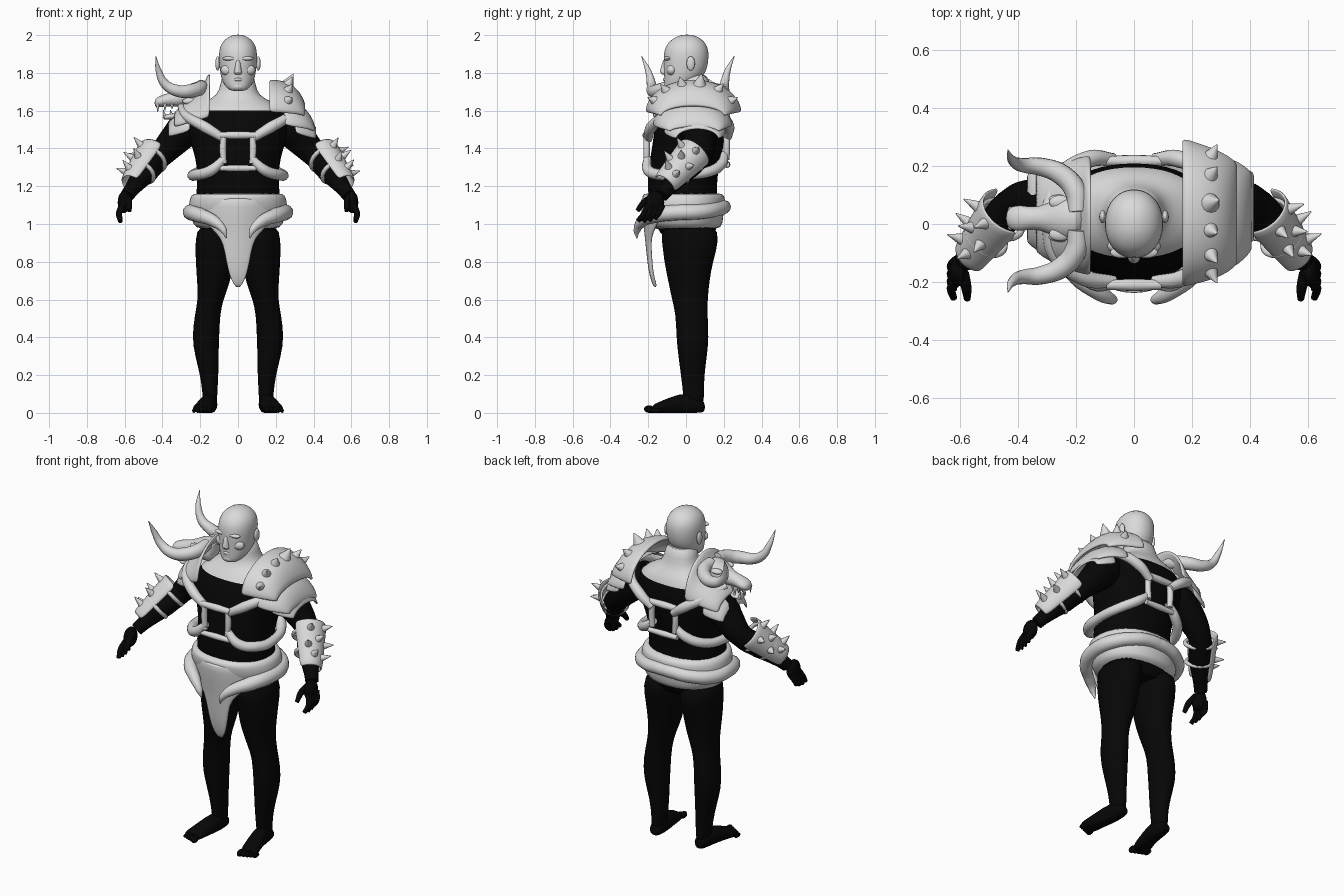
import bpy, bmesh
from math import sin, cos, pi, radians
from mathutils import Vector

cube = bpy.data.objects.get("Cube")
if cube:
    bpy.data.objects.remove(cube)


def material(name, v):
    m = bpy.data.materials.new(name)
    m.use_nodes = True
    m.diffuse_color = (v, v, v, 1)
    m.node_tree.nodes["Principled BSDF"].inputs["Base Color"].default_value = (v, v, v, 1)
    return m


GREY = material("light grey", 0.7)
BLACK = material("suit black", 0.002)


def finish(ob, mat, angle=50):
    ob.data.materials.append(mat)
    bpy.ops.object.select_all(action='DESELECT')
    ob.select_set(True)
    bpy.context.view_layer.objects.active = ob
    bpy.ops.object.shade_smooth_by_angle(angle=radians(angle))
    return ob


def grid(name, rows, mat, closed=False, thick=0):
    """Skin rows of points; closed rows are capped, open ones thickened."""
    bm = bmesh.new()
    vs = [[bm.verts.new(p) for p in r] for r in rows]
    n = len(rows[0])
    for a, b in zip(vs, vs[1:]):
        for i in range(n if closed else n - 1):
            j = (i + 1) % n
            bm.faces.new((a[i], a[j], b[j], b[i]))
    if closed:
        bm.faces.new(vs[0])
        bm.faces.new(vs[-1])
    bmesh.ops.recalc_face_normals(bm, faces=bm.faces)
    me = bpy.data.meshes.new(name)
    bm.to_mesh(me)
    bm.free()
    ob = bpy.data.objects.new(name, me)
    bpy.context.collection.objects.link(ob)
    finish(ob, mat)
    if thick:
        m = ob.modifiers.new("Thickness", 'SOLIDIFY')
        m.thickness, m.offset = thick, 0
    m = ob.modifiers.new("Smooth", 'SUBSURF')
    m.levels = m.render_levels = 1
    return ob


def loft(name, secs, mat, axis='z', p=1.0, floor=False):
    """Sections are (position on axis, centre a, centre b, radius a, radius b)."""
    def power(v):
        return abs(v) ** p * (1 if v > 0 else -1)
    rows = []
    for t, a, b, ra, rb in secs:
        row = []
        for k in range(24):
            u = a + ra * power(cos(k * pi / 12))
            v = b + rb * power(sin(k * pi / 12))
            if floor:
                v = max(v, 0)
            row.append({'z': (u, v, t), 'y': (u, t, v), 'x': (t, u, v)}[axis])
        rows.append(row)
    return grid(name, rows, mat, closed=True)


def tube(name, pts, mat, s=1, closed=False):
    """Smooth tapered tube through (x, y, z, radius) points."""
    cu = bpy.data.curves.new(name, 'CURVE')
    cu.dimensions = '3D'
    cu.bevel_depth, cu.bevel_resolution, cu.resolution_u = 1, 4, 6
    cu.use_fill_caps = True
    sp = cu.splines.new('BEZIER')
    sp.bezier_points.add(len(pts) - 1)
    sp.use_cyclic_u = closed
    for bp, (x, y, z, r) in zip(sp.bezier_points, pts):
        bp.co, bp.radius = (s * x, y, z), r
        bp.handle_left_type = bp.handle_right_type = 'AUTO'
    tmp = bpy.data.objects.new(name + "_path", cu)
    bpy.context.collection.objects.link(tmp)
    dg = bpy.context.evaluated_depsgraph_get()
    me = bpy.data.meshes.new_from_object(tmp.evaluated_get(dg))
    bpy.data.objects.remove(tmp)
    me.materials.clear()
    ob = bpy.data.objects.new(name, me)
    bpy.context.collection.objects.link(ob)
    return finish(ob, mat)


def ball(name, loc, scale, mat):
    bpy.ops.mesh.primitive_uv_sphere_add(segments=20, ring_count=12, radius=1, location=loc)
    ob = bpy.context.object
    ob.name, ob.scale = name, scale
    return finish(ob, mat)


def spike(name, loc, direction, r, h):
    d = Vector(direction).normalized()
    bpy.ops.mesh.primitive_cone_add(vertices=14, radius1=r, radius2=0.002, depth=h,
                                    location=Vector(loc) + d * h * 0.42,
                                    rotation=d.to_track_quat('Z', 'Y').to_euler())
    bpy.context.object.name = name
    finish(bpy.context.object, GREY)


def arch(name, stations, s, thick=0.016):
    """Shoulder plate: half hoops at (x, centre y, y radius, base z, height)."""
    grid(name, [[(s * x, cy + ry * cos(k * pi / 14), zb + h * sin(k * pi / 14))
                 for k in range(15)] for x, cy, ry, zb, h in stations], GREY, thick=thick)


# Torso, bare neck and head
torso = loft("torso", [(.9, 0, .02, .17, .13), (1, 0, 0, .22, .17), (1.15, 0, -.02, .225, .185),
                       (1.25, 0, -.02, .215, .185), (1.35, 0, 0, .225, .19),
                       (1.45, 0, .015, .26, .19), (1.53, 0, .025, .28, .19),
                       (1.605, 0, .04, .25, .158), (1.65, 0, .05, .175, .125),
                       (1.68, 0, .05, .11, .095), (1.74, 0, .045, .092, .08),
                       (1.8, 0, .04, .085, .075)], BLACK, p=.9)
torso.data.materials.append(GREY)
for f in torso.data.polygons:
    f.material_index = 1 if f.center.z > 1.61 else 0
loft("head", [(1.703, 0, -.07, .035, .035), (1.718, 0, -.06, .06, .055), (1.755, 0, -.025, .085, .09),
              (1.8, 0, -.005, .095, .112), (1.86, 0, 0, .102, .12), (1.92, 0, .002, .102, .12),
              (1.96, 0, .004, .087, .1), (1.988, 0, .005, .057, .067),
              (2.003, 0, .005, .02, .025)], GREY, p=.95)
loft("nose", [(1.79, 0, -.113, .02, .013), (1.803, 0, -.116, .023, .025),
              (1.83, 0, -.113, .014, .02), (1.875, 0, -.108, .013, .012)], GREY)
tube("lips", [(-.032, -.102, 1.763, .004), (0, -.114, 1.765, .009), (.032, -.102, 1.763, .004)], GREY)
ball("chin", (0, -.088, 1.728), (.038, .028, .024), GREY)
for s, side in ((1, "left"), (-1, "right")):
    ball(side + "_brow", (s * .042, -.098, 1.876), (.04, .02, .012), GREY)
    ball(side + "_cheek", (s * .052, -.076, 1.815), (.04, .027, .03), GREY)
    ball(side + "_ear", (s * .108, .025, 1.85), (.012, .022, .038), GREY)

for s, side in ((1, "left"), (-1, "right")):
    # Legs and feet
    loft(side + "_leg", [(z, s * x, y, rx, ry) for z, x, y, rx, ry in (
        (1, .11, .01, .1, .15), (.92, .12, .025, .108, .154), (.8, .125, .013, .1, .13),
        (.7, .127, .015, .09, .11), (.6, .145, .02, .067, .095), (.52, .162, .03, .067, .084),
        (.4, .172, .035, .073, .087), (.3, .165, .035, .062, .076), (.2, .152, .035, .049, .062),
        (.1, .148, .04, .038, .055), (.03, .15, .042, .04, .054))], BLACK)
    loft(side + "_foot", [(y, s * x, z, rx, rz) for y, x, z, rx, rz in (
        (.102, .15, .03, .025, .025), (.07, .15, .04, .042, .042), (0, .153, .05, .044, .06),
        (-.08, .168, .04, .048, .045), (-.15, .185, .025, .055, .03),
        (-.18, .192, .02, .05, .022))], BLACK, 'y', floor=True)
    for i in range(5):
        r = .02 - i * .002
        ball(f"{side}_toe_{i + 1}", (s * (.153 + i * .02), -.195 + i * .009, r), (r * .8, .027, r), BLACK)

    # Arms and hands
    tube(side + "_arm", [(.21, .045, 1.55, .085), (.27, .06, 1.51, .1), (.34, .075, 1.44, .084),
                         (.42, .06, 1.35, .064), (.485, -.015, 1.28, .066),
                         (.565, -.105, 1.18, .04), (.587, -.13, 1.15, .037)], BLACK, s)
    ball(side + "_palm", (s * .605, -.165, 1.115), (.032, .05, .058), BLACK)
    for i in range(4):
        y = -.2 + i * .025
        tube(f"{side}_finger_{i + 1}", [(.612, y, 1.1, .017), (.63, y - .022, 1.055, .016),
                                        (.622, y * 1.2 - .015, 1.012 + .004 * (i - 1) ** 2, .012)], BLACK, s)
    tube(side + "_thumb", [(.59, -.17, 1.14, .021), (.578, -.22, 1.115, .018), (.575, -.258, 1.07, .012)], BLACK, s)

    # Spiked forearm guard with two straps
    elbow, wrist = Vector((s * .435, .05, 1.38)), Vector((s * .56, -.115, 1.205))
    axis = (wrist - elbow).normalized()
    out = Vector((s * .75, .1, .65))
    out = (out - axis * out.dot(axis)).normalized()
    across = axis.cross(out)

    def guard(t, deg):
        a = radians(deg)
        n = across * cos(a) + out * sin(a)
        return elbow.lerp(wrist, t) + n * (.096 - .032 * t), n
    grid(side + "_forearm_guard", [[guard(t / 4, -5 + d * 19)[0] for d in range(11)] for t in range(5)],
         GREY, thick=.014)
    for t, deg in ((.2, 55), (.15, 110), (.42, 85), (.48, 130), (.55, 45), (.75, 70), (.78, 115)):
        spike(side + "_guard_spike", *guard(t, deg), .023, .062)
    for t in (.2, .6):
        c = elbow.lerp(wrist, t)
        bpy.ops.mesh.primitive_torus_add(major_radius=.088 - .027 * t, minor_radius=.012, location=c,
                                         major_segments=28, minor_segments=8,
                                         rotation=axis.to_track_quat('Z', 'Y').to_euler())
        bpy.context.object.name = side + "_guard_strap"
        finish(bpy.context.object, GREY)

    # Chest and back harness
    tube(side + "_upper_chest_strap", [(.3, 0, 1.62, .02), (.27, -.11, 1.57, .026),
                                       (.17, -.185, 1.51, .03), (.07, -.2, 1.45, .022)], GREY, s)
    tube(side + "_upper_back_strap", [(.3, .05, 1.62, .02), (.25, .17, 1.58, .026),
                                      (.15, .225, 1.52, .03), (.07, .222, 1.46, .022)], GREY, s)
    tube(side + "_lower_strap", [(.07, -.205, 1.35, .02), (.14, -.2, 1.285, .029), (.22, -.12, 1.26, .03),
                                 (.24, 0, 1.26, .026), (.2, .13, 1.28, .028),
                                 (.13, .19, 1.32, .028), (.07, .205, 1.37, .02)], GREY, s)
    # Tusk wrapped around each hip
    tube(side + "_belt_tusk", [(-.03, .2, 1.09, .036), (.05, .2, 1.09, .036), (.14, .175, 1.08, .037),
                               (.235, .08, 1.065, .04), (.245, -.06, 1.06, .042), (.2, -.165, 1.045, .04),
                               (.12, -.235, 1.01, .03), (.075, -.26, .965, .018), (.062, -.26, .925, .003)], GREY, s)

    # Ring uprights joining the upper and lower straps
    for part, y, dz in (("chest", -.208, 0), ("back", .215, .02)):
        tube(f"{side}_{part}_upright", [(.075, y, 1.47 + dz, .016), (.08, y, 1.4 + dz, .018),
                                        (.075, y, 1.32 + dz, .016)], GREY, s)

# Cross bars of the chest and back rings
for part, y, dz in (("chest", -.21, 0), ("back", .217, .02)):
    for z, r in ((1.47, .021), (1.295, .018)):
        tube(part + "_bar", [(-.095, y, z + dz, r * .8), (0, y, z + dz, r), (.095, y, z + dz, r * .8)], GREY)

# Belt and loincloth
loft("belt", [(.965, 0, 0, .215, .18), (1, 0, 0, .24, .195), (1.05, 0, -.005, .255, .205),
              (1.08, 0, -.01, .262, .215), (1.12, 0, -.012, .262, .222),
              (1.15, 0, -.015, .25, .22), (1.168, 0, -.017, .235, .205)], GREY, p=.95)
grid("loincloth", [[(w * k / 4, y + 2.4 * (w * k / 4) ** 2, z) for k in range(-4, 5)] for z, w, y in (
    (1.14, .21, -.235), (1.05, .2, -.225), (.98, .15, -.215), (.93, .09, -.208), (.85, .07, -.2),
    (.76, .055, -.19), (.7, .034, -.175), (.665, .008, -.16))], GREY, thick=.02)

# Spiked layered pauldron on the left shoulder
arch("left_pauldron_top", [(.165, .04, .25, 1.59, .165), (.2, .038, .24, 1.59, .165),
                           (.27, .035, .22, 1.585, .155), (.32, .035, .195, 1.58, .115),
                           (.355, .035, .165, 1.57, .05)], 1, .022)
arch("left_pauldron_middle", [(.24, .035, .21, 1.52, .13), (.33, .035, .19, 1.51, .12),
                              (.38, .04, .155, 1.5, .075), (.405, .045, .125, 1.49, .02)], 1)
arch("left_pauldron_bottom", [(.3, .045, .165, 1.48, .12), (.37, .055, .14, 1.46, .1),
                              (.415, .06, .11, 1.45, .05)], 1)
for i, deg in enumerate((25, 52, 80, 105, 130, 155)):
    a = radians(deg)
    big = 1.3 if i == 2 else 1
    spike("left_pauldron_spike", (.265, .035 + .22 * cos(a), 1.585 + .158 * sin(a)),
          (.5, cos(a), sin(a)), .028 * big, .052 * big)

# Right shoulder plate carrying a horned beast skull
arch("right_pauldron_top", [(.15, .03, .2, 1.57, .225), (.165, .03, .2, 1.56, .2), (.2, .03, .19, 1.55, .14),
                            (.28, .035, .165, 1.53, .11), (.34, .04, .13, 1.51, .07)], -1)
arch("right_pauldron_bottom", [(.25, .04, .17, 1.49, .13), (.33, .05, .14, 1.47, .11),
                               (.37, .055, .11, 1.46, .06)], -1)
loft("skull", [(-.16, .02, 1.67, .05, .06), (-.2, .02, 1.69, .08, .072), (-.25, .02, 1.685, .078, .06),
               (-.3, .02, 1.67, .05, .048), (-.345, .02, 1.66, .036, .038), (-.39, .02, 1.655, .046, .033),
               (-.425, .02, 1.645, .042, .028), (-.442, .02, 1.64, .02, .018)], GREY, 'x')
loft("skull_jaw", [(-.2, .02, 1.6, .06, .03), (-.28, .02, 1.58, .048, .022), (-.36, .02, 1.568, .033, .016),
                   (-.4, .02, 1.565, .025, .014)], GREY, 'x')
for s, side in ((1, "back"), (-1, "front")):
    ball(f"skull_{side}_brow", (-.255, .02 + s * .055, 1.708), (.038, .024, .015), GREY)
    ball(f"skull_{side}_cheek", (-.25, .02 + s * .066, 1.65), (.045, .016, .018), GREY)
    tube(f"skull_{side}_horn", [(-x, .01 + s * y, z, r) for x, y, z, r in (
        (.195, .03, 1.73, .034), (.2, .1, 1.72, .038), (.25, .16, 1.705, .037), (.32, .187, 1.705, .032),
        (.385, .193, 1.74, .025), (.42, .21, 1.81, .016), (.435, .245, 1.888, .002))], GREY, 1)
    for i in range(3):
        x, y = -.425 + i * .038, .02 + s * .03
        spike(f"skull_{side}_upper_tooth", (x, y, 1.632), (0, 0, -1), .01, .042 - i * .008)
        spike(f"skull_{side}_lower_tooth", (x + .035, y - s * .008, 1.575), (-.2, 0, 1), .009, .032)
